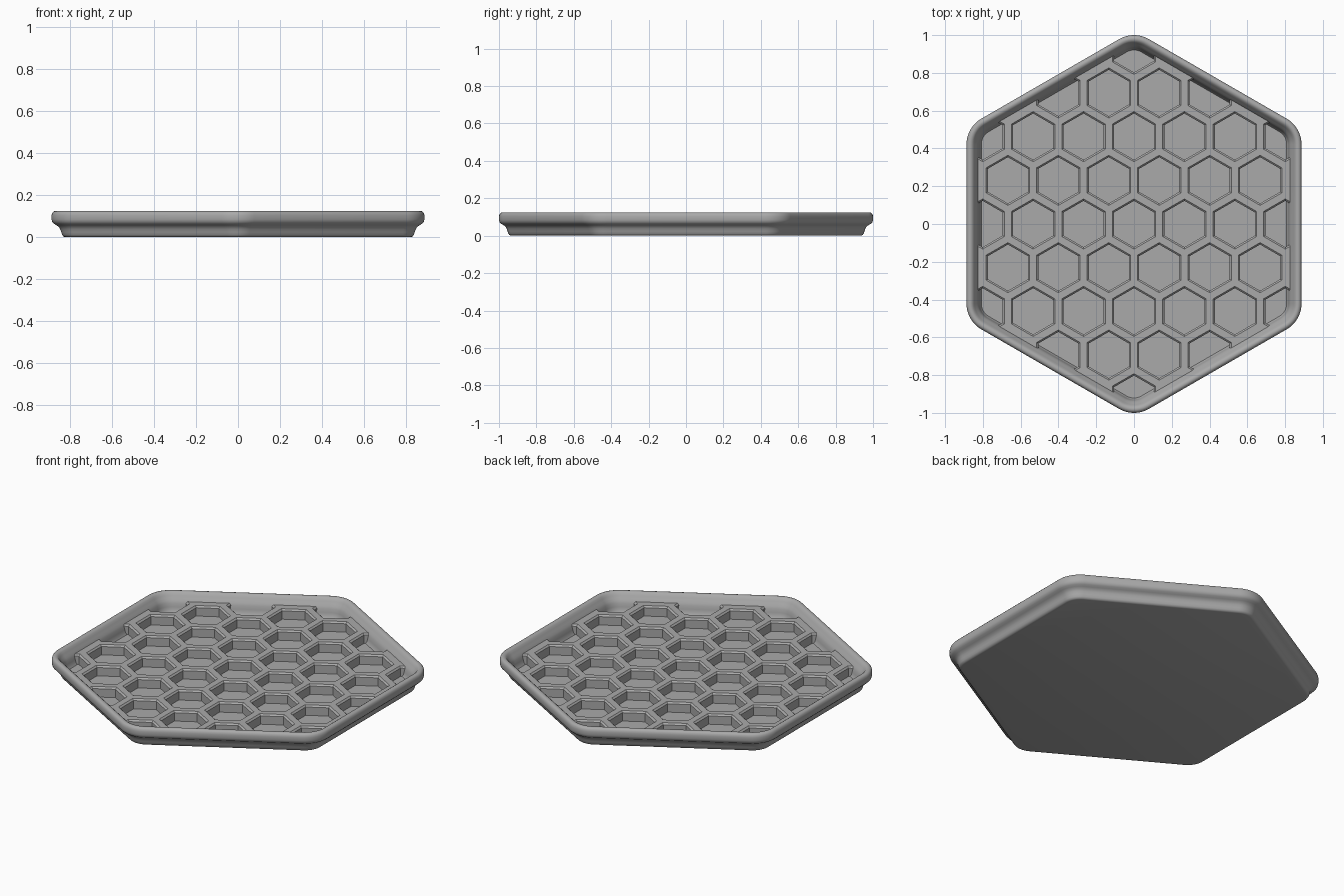
import bpy, bmesh, math
from math import sin, cos, radians

cube = bpy.data.objects.get("Cube")
if cube:
    bpy.data.objects.remove(cube, do_unlink=True)

CORE = 0.73        # apothem of the sharp hexagon all rounded outlines grow from
PITCH = 0.267      # spacing of the honeycomb cells
RIB_TOP = 0.08
FLOOR = 0.022

grey = bpy.data.materials.new("plain grey")
grey.use_nodes = True
colour = (0.4, 0.4, 0.4, 1)
grey.diffuse_color = colour
grey.node_tree.nodes["Principled BSDF"].inputs["Base Color"].default_value = colour


def rounded_hexagon(apothem, steps=10):
    """Outline with points towards +y and -y, corners rounded."""
    r, reach = apothem - CORE, CORE / cos(radians(30))
    pts = []
    for k in range(6):
        mid = radians(30 + 60 * k)
        for i in range(steps + 1):
            a = mid + radians(-30 + 60 * i / steps)
            pts.append((reach * cos(mid) + r * cos(a), reach * sin(mid) + r * sin(a)))
    return pts


def hexagon(x, y, apothem):
    r = apothem / cos(radians(30))
    return [(x + r * cos(radians(30 + 60 * k)), y + r * sin(radians(30 + 60 * k))) for k in range(6)]


def loft(bm, sections):
    """Skin a stack of (outline, z) sections and cap both ends."""
    rings = [[bm.verts.new((x, y, z)) for x, y in pts] for pts, z in sections]
    n = len(rings[0])
    for lo, hi in zip(rings, rings[1:]):
        for i in range(n):
            j = (i + 1) % n
            bm.faces.new((lo[i], lo[j], hi[j], hi[i]))
    bm.faces.new(rings[0][::-1])
    bm.faces.new(rings[-1])


def make_object(name, bm):
    bmesh.ops.recalc_face_normals(bm, faces=bm.faces)
    mesh = bpy.data.meshes.new(name)
    bm.to_mesh(mesh)
    bm.free()
    mesh.materials.append(grey)
    obj = bpy.data.objects.new(name, mesh)
    bpy.context.collection.objects.link(obj)
    return obj


def activate(obj):
    bpy.ops.object.select_all(action='DESELECT')
    obj.select_set(True)
    bpy.context.view_layer.objects.active = obj


# Dish: up the flared outside, over the rolled rim, down to the floor
profile = [(0.822, 0), (0.831, 0.003), (0.837, 0.011), (0.841, 0.024),
           (0.846, 0.038), (0.853, 0.049), (0.864, 0.057), (0.876, 0.064),
           (0.884, 0.073), (0.887, 0.084), (0.887, 0.104), (0.884, 0.115),
           (0.878, 0.122), (0.869, 0.125), (0.859, 0.123), (0.851, 0.117),
           (0.844, 0.106), (0.836, 0.094), (0.828, 0.083), (0.822, 0.070),
           (0.818, 0.050), (0.815, 0.033), (0.808, FLOOR)]
bm = bmesh.new()
loft(bm, [(rounded_hexagon(a), z) for a, z in profile])
dish = make_object("dish", bm)
activate(dish)
bpy.ops.object.shade_smooth_by_angle(angle=radians(35))

# Honeycomb ribs: a plate pierced by chamfered hexagonal cells
bm = bmesh.new()
loft(bm, [(rounded_hexagon(0.826), z) for z in (FLOOR - 0.008, RIB_TOP)])
ribs = make_object("honeycomb_ribs", bm)

bm = bmesh.new()
row_step = PITCH * cos(radians(30))
for row in range(-4, 5):
    for col in range(-4, 5):
        x, y = (col + 0.5 * (row % 2)) * PITCH, row * row_step
        if max(abs(x), abs(x) / 2 + abs(y) * cos(radians(30))) < 0.9:
            loft(bm, [(hexagon(x, y, 0.106), 0), (hexagon(x, y, 0.106), RIB_TOP - 0.009),
                      (hexagon(x, y, 0.115), RIB_TOP), (hexagon(x, y, 0.12), RIB_TOP + 0.005)])
cutter = make_object("cell_cutter", bm)
cutter.hide_render = True

activate(ribs)
cut = ribs.modifiers.new("cells", 'BOOLEAN')
cut.operation, cut.solver, cut.object = 'DIFFERENCE', 'EXACT', cutter
bpy.ops.object.modifier_apply(modifier=cut.name)
bpy.data.objects.remove(cutter, do_unlink=True)
